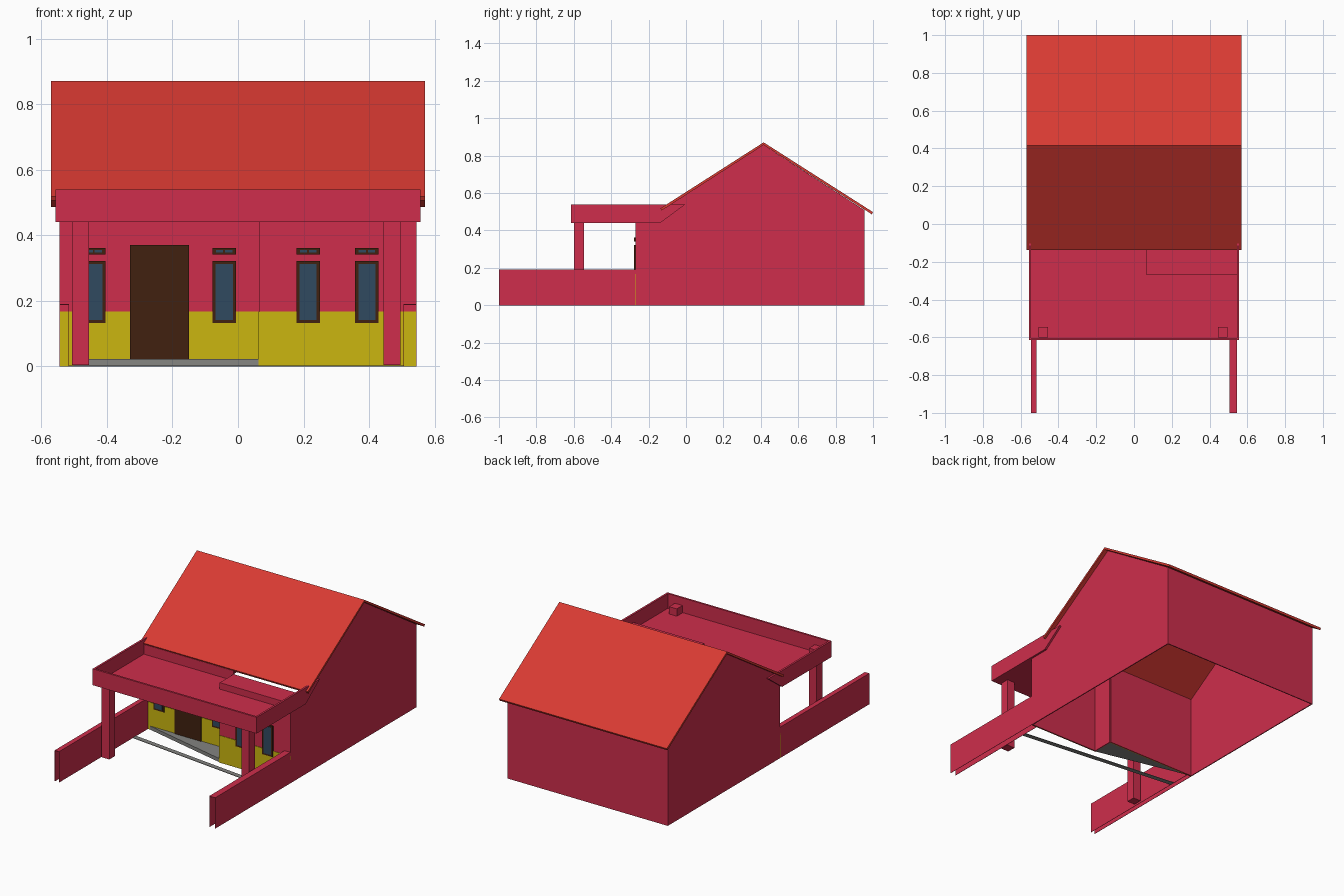
import bpy, bmesh

if "Cube" in bpy.data.objects:
    bpy.data.objects.remove(bpy.data.objects["Cube"])


def material(name, rgb):
    m = bpy.data.materials.new(name)
    m.diffuse_color = (*rgb, 1)
    m.use_nodes = True
    m.node_tree.nodes["Principled BSDF"].inputs["Base Color"].default_value = m.diffuse_color
    return m


CRIMSON = material("crimson_wall", (0.62, 0.027, 0.072))
RED = material("red_roof", (0.69, 0.042, 0.032))
YELLOW = material("yellow_base", (0.60, 0.47, 0.005))
BROWN = material("brown_wood", (0.053, 0.015, 0.005))
GLASS = material("blue_glass", (0.03, 0.068, 0.115))
GREY = material("grey_floor", (0.23, 0.23, 0.22))


def prism(name, outline, axis, lo, hi, mat):
    """Extrude a 2D outline along x (outline is y,z) or z (outline is x,y)."""
    def place(p, t):
        return (t, *p) if axis == "x" else (*p, t)
    bm = bmesh.new()
    a = [bm.verts.new(place(p, lo)) for p in outline]
    b = [bm.verts.new(place(p, hi)) for p in outline]
    bm.faces.new(a)
    bm.faces.new(b)
    for i in range(len(a)):
        j = (i + 1) % len(a)
        bm.faces.new((a[i], a[j], b[j], b[i]))
    bmesh.ops.recalc_face_normals(bm, faces=bm.faces)
    me = bpy.data.meshes.new(name)
    bm.to_mesh(me)
    bm.free()
    me.materials.append(mat)
    ob = bpy.data.objects.new(name, me)
    bpy.context.collection.objects.link(ob)
    return ob


def box(name, x, y, z, mat):
    return prism(name, [(x[0], y[0]), (x[1], y[0]), (x[1], y[1]), (x[0], y[1])],
                 "z", z[0], z[1], mat)


W, STEP = 0.545, 0.065            # half width, side of the projecting room
BACK, RECESS, ROOM = 0.955, -0.135, -0.27
T = 0.006                         # wall thickness
BAND = 0.167                      # top of the yellow base

# Gable side walls; the right one includes the projecting room
gable = [(BACK, 0), (BACK, 0.508), (0.415, 0.857), (RECESS, 0.508)]
prism("left_gable_wall", gable + [(RECESS, 0)], "x", -W, -W + T, CRIMSON)
prism("right_gable_wall", gable + [(RECESS, 0.49), (ROOM, 0.49), (ROOM, 0)],
      "x", W - T, W, CRIMSON)

# Back, front and room walls, with the room's flat roof
box("back_wall", (-W, W), (BACK - T, BACK), (0, 0.508), CRIMSON)
box("porch_wall", (-W, STEP), (RECESS, RECESS + T), (0, 0.51), CRIMSON)
box("room_front_wall", (STEP, W), (ROOM, ROOM + T), (0, 0.49), CRIMSON)
box("room_side_wall", (STEP, STEP + T), (ROOM, RECESS), (0, 0.49), CRIMSON)
box("room_roof", (STEP, W), (ROOM, RECESS), (0.482, 0.49), CRIMSON)

# Yellow painted base
box("porch_base_paint", (-W, STEP), (RECESS - 0.003, RECESS), (0, BAND), YELLOW)
box("room_base_paint", (STEP - 0.003, W), (ROOM - 0.003, ROOM), (0, BAND), YELLOW)
box("room_side_base_paint", (STEP - 0.003, STEP), (ROOM, RECESS), (0, BAND), YELLOW)

# Pitched roof slab
prism("pitched_roof", [(-0.137, 0.518), (0.415, 0.871), (1.0, 0.498), (0.994, 0.486),
                       (0.415, 0.857), (-0.131, 0.506)], "x", -0.57, 0.57, RED)


# Windows with a vent above each
def window(x, y):
    box("window_frame", (x - 0.036, x + 0.036), (y - 0.007, y), (0.132, 0.322), BROWN)
    box("window_glass", (x - 0.026, x + 0.026), (y - 0.009, y - 0.006), (0.142, 0.312), GLASS)
    box("vent_frame", (x - 0.036, x + 0.036), (y - 0.007, y), (0.341, 0.361), BROWN)
    for s in (-1, 1):
        c = x + s * 0.014
        box("vent_glass", (c - 0.011, c + 0.011), (y - 0.009, y - 0.006), (0.347, 0.355), GLASS)


for wx, wy in ((-0.44, RECESS), (-0.042, RECESS), (0.214, ROOM), (0.393, ROOM)):
    window(wx, wy)

# Door
box("door", (-0.33, -0.15), (RECESS - 0.008, RECESS), (0.022, 0.37), BROWN)

# Porch floor wedge and thin edging strip across the yard
prism("porch_floor", [(-0.515, RECESS), (STEP, ROOM), (STEP, RECESS)], "z", 0, 0.022, GREY)
prism("floor_edging", [(-0.515, -0.285), (0.505, -0.40), (0.505, -0.37), (-0.515, -0.255)],
      "z", 0, 0.003, GREY)

# Porch canopy: flat deck inside a parapet, sloped where it meets the roof
box("canopy_deck", (-0.55, 0.55), (-0.61, RECESS), (0.44, 0.45), CRIMSON)
box("canopy_front_parapet", (-0.557, 0.557), (-0.615, -0.603), (0.44, 0.54), CRIMSON)
side = [(-0.603, 0.44), (-0.138, 0.44), (-0.003, 0.54), (-0.603, 0.54)]
for label, sx in (("left", -1), ("right", 1)):
    prism(label + "_canopy_parapet", side, "x", *sorted((sx * 0.545, sx * 0.557)), CRIMSON)

# Posts
for label, x in (("left", -0.48), ("right", 0.47)):
    box(label + "_post", (x - 0.026, x + 0.026), (-0.60, -0.545), (0.005, 0.495), CRIMSON)

# Yard walls: hollow, open at the front end
for label, x0, x1, y1 in (("left", -W, -0.515, RECESS), ("right", 0.505, W, ROOM)):
    box(label + "_yard_wall_inner", (x0, x0 + 0.002), (-1, y1), (0, 0.19), CRIMSON)
    box(label + "_yard_wall_outer", (x1 - 0.002, x1), (-1, y1), (0, 0.19), CRIMSON)
    box(label + "_yard_wall_top", (x0, x1), (-1, y1), (0.188, 0.19), CRIMSON)
